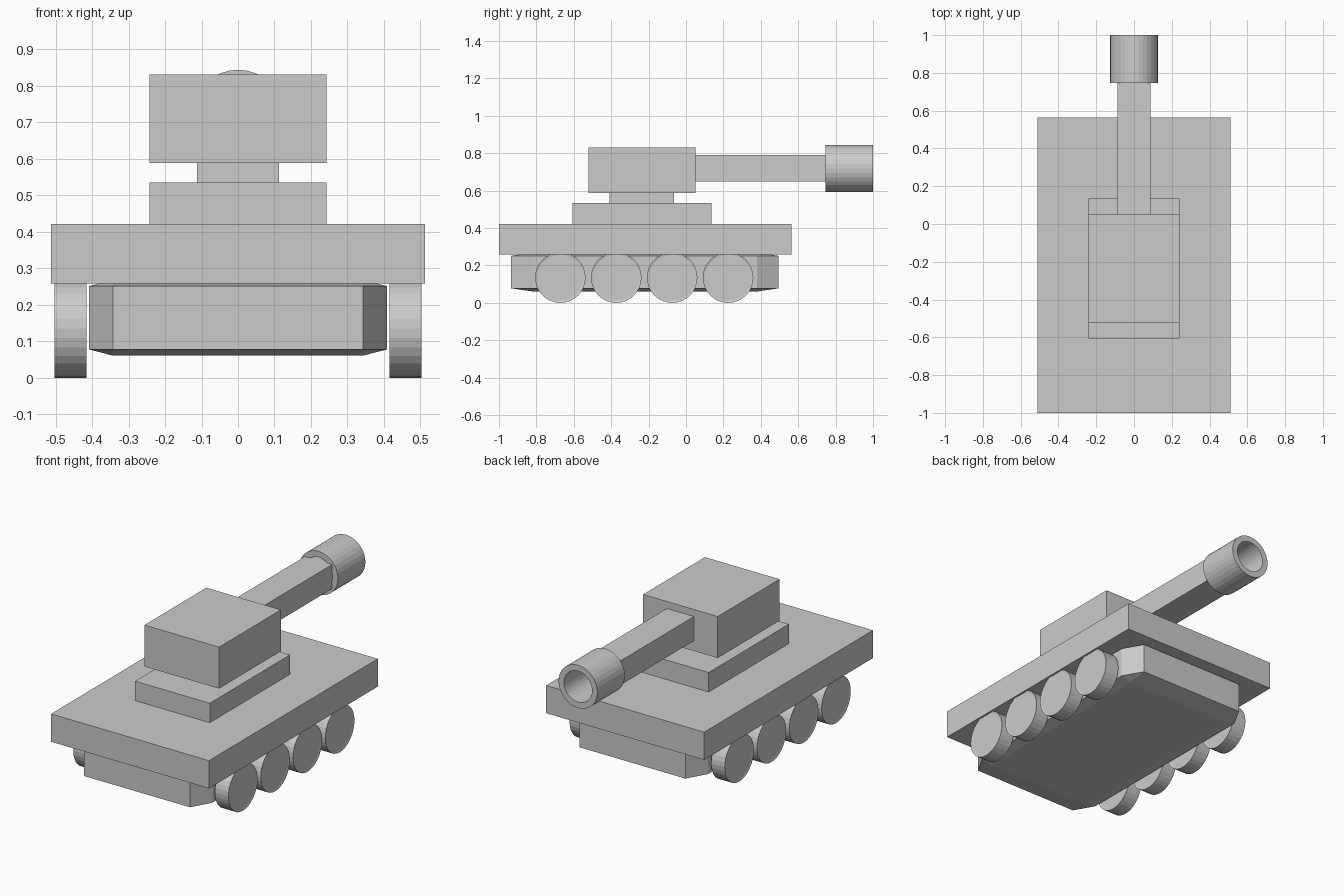
import bpy, bmesh
from math import pi
from mathutils import Matrix, Vector

if "Cube" in bpy.data.objects:
    bpy.data.objects.remove(bpy.data.objects["Cube"])


def finish(name, bm):
    bmesh.ops.recalc_face_normals(bm, faces=bm.faces)
    mesh = bpy.data.meshes.new(name)
    bm.to_mesh(mesh)
    bm.free()
    obj = bpy.data.objects.new(name, mesh)
    bpy.context.collection.objects.link(obj)
    return obj


def box(name, half_x, y, z, bevel=0.0):
    """Box centred on x; an optional bevel is a fraction of its size."""
    bm = bmesh.new()
    bmesh.ops.create_cube(bm, size=1)
    if bevel:
        bmesh.ops.bevel(bm, geom=bm.edges[:], offset=bevel, segments=1,
                        affect='EDGES')
    bmesh.ops.scale(bm, vec=(2 * half_x, y[1] - y[0], z[1] - z[0]), verts=bm.verts)
    bmesh.ops.translate(bm, vec=(0, sum(y) / 2, sum(z) / 2), verts=bm.verts)
    return finish(name, bm)


def wheel(name, x, y, radius, width):
    bm = bmesh.new()
    bmesh.ops.create_cone(bm, cap_ends=True, segments=32, radius1=radius,
                          radius2=radius, depth=width,
                          matrix=Matrix.Translation((x, y, radius))
                          @ Matrix.Rotation(pi / 2, 4, 'Y'))
    # slim rim around each slightly sunken disc
    caps = [f for f in bm.faces if len(f.verts) > 4]
    bmesh.ops.inset_individual(bm, faces=caps, thickness=0.012, depth=-0.003)
    return finish(name, bm)


def tube(name, y, z, outer, inner):
    """Open tube along y, spun from a rectangular wall section."""
    bm = bmesh.new()
    section = [(outer, y[0]), (outer, y[1]), (inner, y[1]), (inner, y[0])]
    verts = [bm.verts.new((r, py, z)) for r, py in section]
    edges = [bm.edges.new((verts[i], verts[(i + 1) % 4])) for i in range(4)]
    bmesh.ops.spin(bm, geom=verts + edges, cent=Vector((0, 0, z)),
                   axis=(0, 1, 0), angle=2 * pi, steps=32)
    bmesh.ops.remove_doubles(bm, verts=bm.verts, dist=1e-4)
    return finish(name, bm)


# Body
box("lower_hull", 0.408, (-0.935, 0.495), (0.061, 0.268), bevel=0.08)
box("deck", 0.512, (-1.0, 0.563), (0.258, 0.421))

# Turret
box("turret_base", 0.242, (-0.607, 0.136), (0.421, 0.535))
box("turret_neck", 0.112, (-0.41, -0.065), (0.535, 0.588))
box("turret", 0.242, (-0.521, 0.052), (0.588, 0.831))

# Gun
box("gun_barrel", 0.088, (0.05, 0.79), (0.648, 0.79))
tube("muzzle", (0.746, 1.0), 0.718, 0.126, 0.091)

# Wheels, four on each side
for side, sign in (("left", -1), ("right", 1)):
    for i in range(4):
        wheel(f"wheel_{side}_{i + 1}", sign * 0.459, -0.672 + 0.299 * i,
              0.135, 0.088)
